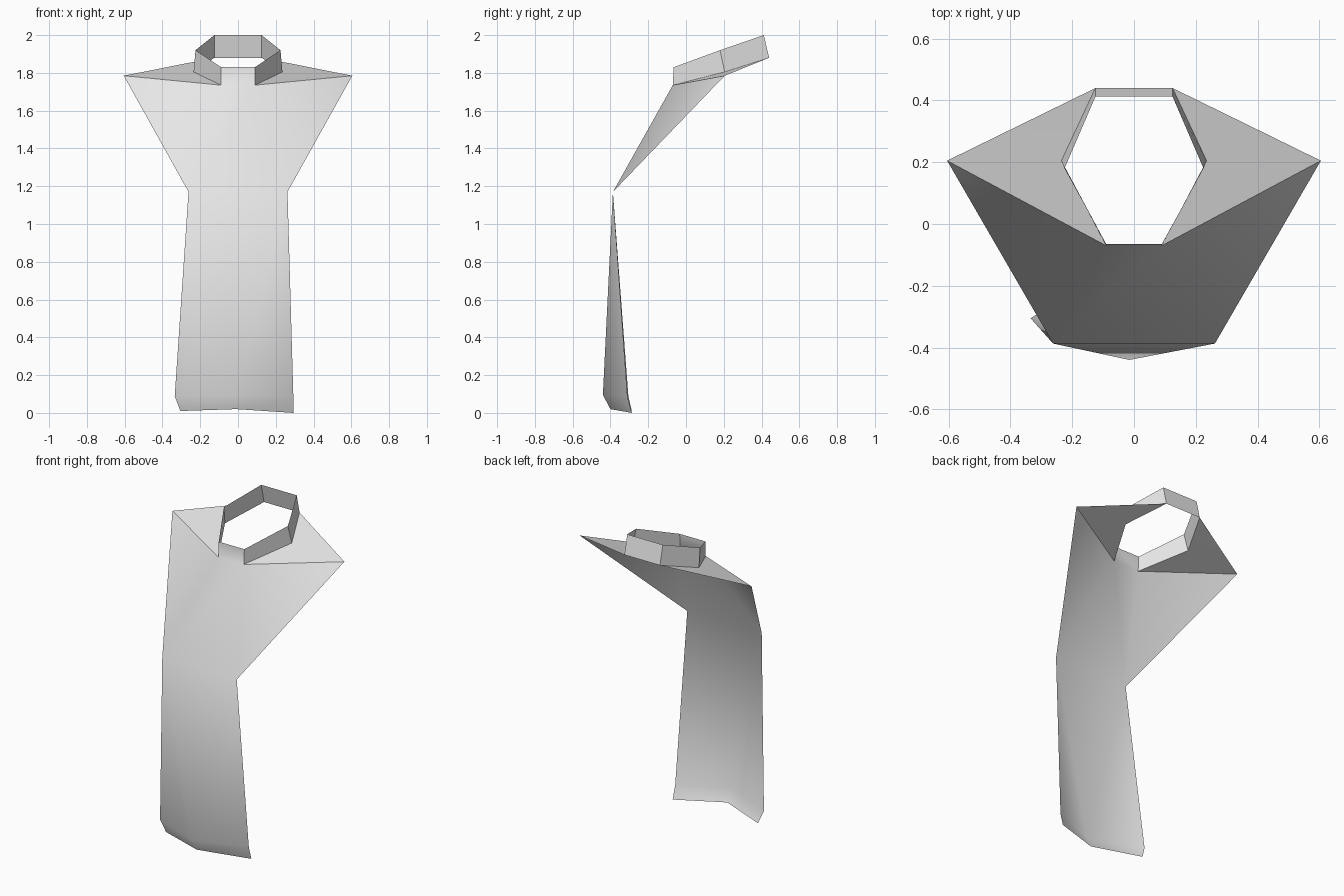
import bpy
import bmesh
import math

cube = bpy.data.objects.get("Cube")
if cube:
    bpy.data.objects.remove(cube, do_unlink=True)

# Plain cloth colour
cloth = bpy.data.materials.new("light_grey_cloth")
cloth.use_nodes = True
cloth.diffuse_color = (0.8, 0.8, 0.8, 1)
cloth.node_tree.nodes["Principled BSDF"].inputs["Base Color"].default_value = (0.8, 0.8, 0.8, 1)

bm = bmesh.new()
pts = {}


def point(name, x, y, z):
    pts[name] = bm.verts.new((x, y, z))


def pair(name, x, y, z):
    """Matching points on the left (+x) and right (-x)."""
    point(name + "_l", x, y, z)
    point(name + "_r", -x, y, z)


def face(names):
    bm.faces.new([pts[n] for n in names.split()])


def both(names):
    """A left face and its mirror; '*' stands for the side letter."""
    face(names.replace("*", "l"))
    face(" ".join(reversed(names.replace("*", "r").split())))


# Neck opening and standing collar
pair("neck", 0.09, -0.07, 1.735)
pair("side", 0.235, 0.205, 1.805)
pair("back", 0.125, 0.44, 1.88)
pair("neck_top", 0.09, -0.065, 1.83)
pair("side_top", 0.225, 0.18, 1.92)
pair("back_top", 0.125, 0.412, 2.0)

# Shoulder tips and waist
pair("tip", 0.605, 0.205, 1.785)
pair("waist", 0.262, -0.387, 1.17)

# Slightly uneven hem, folded along the bottom
point("fold_m", -0.015, -0.44, 0.095)
point("fold_l", 0.293, -0.31, 0.085)
point("fold_r", -0.335, -0.305, 0.088)
point("hem_m", -0.01, -0.40, 0.02)
point("hem_l", 0.295, -0.287, 0.0)
point("hem_r", -0.305, -0.287, 0.01)

# Collar walls
face("neck_r neck_l neck_top_l neck_top_r")
face("back_l back_r back_top_r back_top_l")
both("neck_* side_* side_top_* neck_top_*")
both("side_* back_* back_top_* side_top_*")

# Shoulder flaps
both("neck_* tip_* side_*")
both("side_* tip_* back_*")

# Chest panel
face("waist_r waist_l neck_l neck_r")
both("waist_* tip_* neck_*")

# Skirt panel and hem fold
face("fold_m waist_l waist_r")
both("fold_m fold_* waist_*")
both("hem_m hem_* fold_* fold_m")

mesh = bpy.data.meshes.new("tabard")
bm.to_mesh(mesh)
bm.free()
mesh.materials.append(cloth)
tabard = bpy.data.objects.new("tabard", mesh)
bpy.context.collection.objects.link(tabard)

# Soft cloth shading, crisp collar and shoulder edges
bpy.ops.object.select_all(action="DESELECT")
tabard.select_set(True)
bpy.context.view_layer.objects.active = tabard
bpy.ops.object.shade_smooth_by_angle(angle=math.radians(40))
